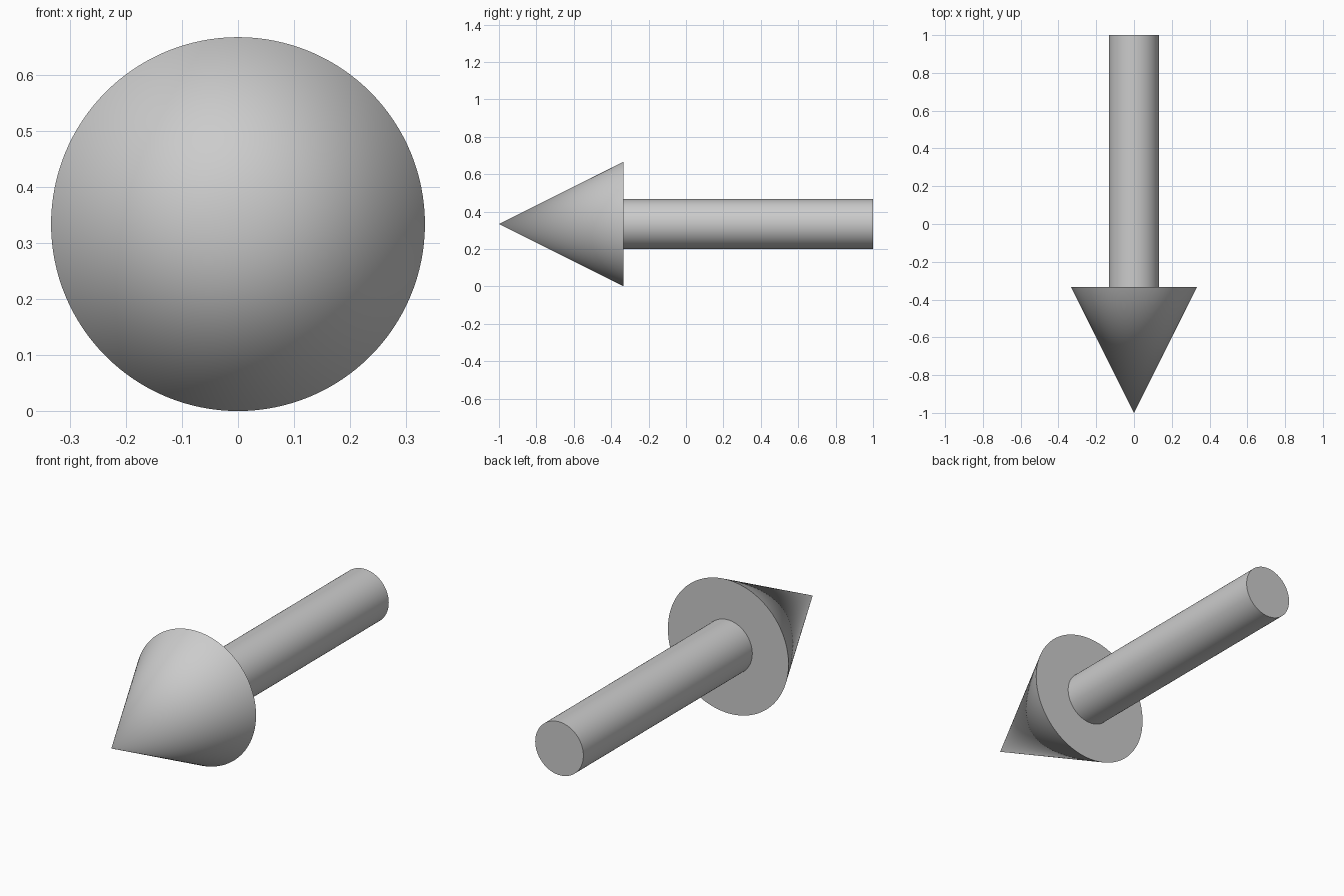
import bpy
import math

if "Cube" in bpy.data.objects:
    bpy.data.objects.remove(bpy.data.objects["Cube"])

SIDES = 128
AXIS_Z = 1 / 3      # height of the arrow's axis
HEAD_R = 1 / 3
SHAFT_R = 0.133
BASE_Y = -1 / 3     # where head meets shaft


def finish(name):
    ob = bpy.context.object
    ob.name = name
    bpy.ops.object.transform_apply(location=False, rotation=True, scale=False)
    bpy.ops.object.shade_smooth_by_angle(angle=math.radians(30))
    return ob


# Cone head, tip pointing to the front (-y)
bpy.ops.mesh.primitive_cone_add(
    vertices=SIDES, radius1=HEAD_R, radius2=0, depth=BASE_Y + 1,
    location=(0, (BASE_Y - 1) / 2, AXIS_Z), rotation=(math.pi / 2, 0, 0))
finish("arrow_head")

# Cylindrical shaft running to the back
bpy.ops.mesh.primitive_cylinder_add(
    vertices=SIDES, radius=SHAFT_R, depth=1 - BASE_Y,
    location=(0, (1 + BASE_Y) / 2, AXIS_Z), rotation=(math.pi / 2, 0, 0))
finish("arrow_shaft")
